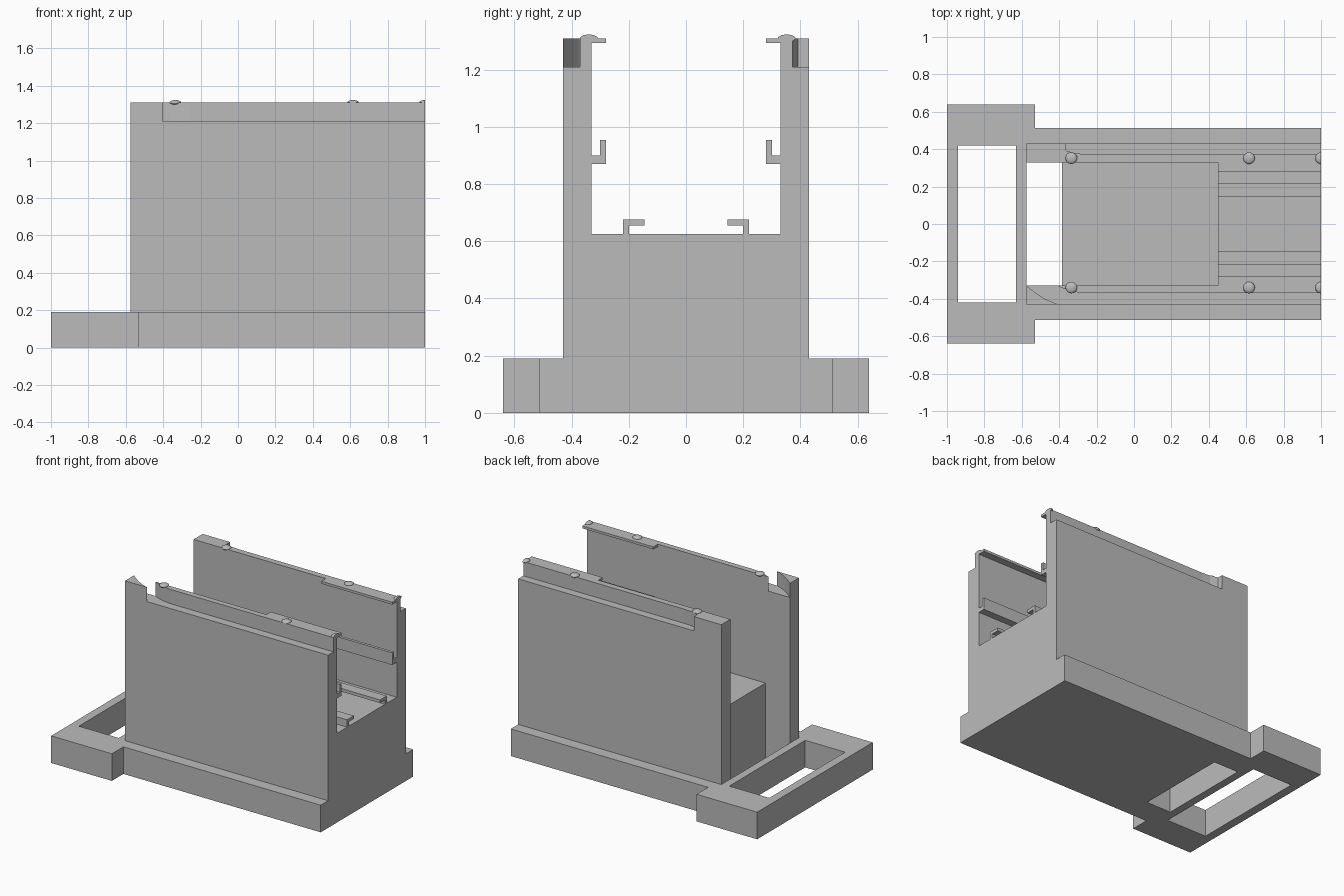
import bpy, bmesh, math
from mathutils import Vector

if "Cube" in bpy.data.objects:
    bpy.data.objects.remove(bpy.data.objects["Cube"])

grey = bpy.data.materials.new("light grey")
grey.diffuse_color = (0.5, 0.5, 0.5, 1)
grey.use_nodes = True
grey.node_tree.nodes["Principled BSDF"].inputs["Base Color"].default_value = grey.diffuse_color


def finish(name, bm):
    bmesh.ops.recalc_face_normals(bm, faces=bm.faces)
    me = bpy.data.meshes.new(name)
    bm.to_mesh(me)
    bm.free()
    me.materials.append(grey)
    ob = bpy.data.objects.new(name, me)
    bpy.context.collection.objects.link(ob)
    return ob


def plan(name, pts, z0, z1):
    """Extrude an xy outline from z0 to z1."""
    bm = bmesh.new()
    f = bm.faces.new([bm.verts.new((x, y, z0)) for x, y in pts])
    r = bmesh.ops.extrude_face_region(bm, geom=[f])
    vs = [v for v in r["geom"] if isinstance(v, bmesh.types.BMVert)]
    bmesh.ops.translate(bm, verts=vs, vec=(0, 0, z1 - z0))
    return finish(name, bm)


def section(name, pts, x0, x1):
    """Extrude a yz outline from x0 to x1."""
    bm = bmesh.new()
    f = bm.faces.new([bm.verts.new((x0, y, z)) for y, z in pts])
    r = bmesh.ops.extrude_face_region(bm, geom=[f])
    vs = [v for v in r["geom"] if isinstance(v, bmesh.types.BMVert)]
    bmesh.ops.translate(bm, verts=vs, vec=(x1 - x0, 0, 0))
    return finish(name, bm)


def rect(a0, a1, b0, b1):
    return [(a0, b0), (a1, b0), (a1, b1), (a0, b1)]


# Base plate with wide foot and two through openings
base = plan("base_plate", [(-1, -.64), (-.53, -.64), (-.53, -.512), (1, -.512),
                           (1, .512), (-.53, .512), (-.53, .64), (-1, .64)], 0, .19)
for name, x0, x1, h in (("foot_opening", -.94, -.63, .42), ("slot_opening", -.575, -.385, .33)):
    cutter = plan(name + "_cutter", rect(x0, x1, -h, h), -.1, .3)
    cutter.hide_render = True
    cutter.hide_viewport = True
    cutter.display_type = 'WIRE'
    mod = base.modifiers.new(name, 'BOOLEAN')
    mod.object = cutter
    mod.operation = 'DIFFERENCE'
    mod.solver = 'EXACT'

# Stepped inner floor block
plan("floor_low", rect(-.385, .45, -.33, .33), .19, .56)
plan("floor_high", rect(.45, 1, -.33, .33), .19, .625)

# Matching parts on both sides
for s, side in ((-1, "front"), (1, "back")):
    plan(side + "_wall", rect(-.575, 1, s * .33, s * .43), .19, 1.21)
    section(side + "_top_lip", rect(s * .28, s * .33, 1.293, 1.31), .45, 1)
    section(side + "_side_rail", [(s * y, z) for y, z in (
        (.33, .87), (.28, .87), (.28, .955), (.30, .955), (.30, .90), (.33, .90))], .45, 1)
    section(side + "_floor_rail", [(s * y, z) for y, z in (
        (.22, .625), (.22, .677), (.145, .677), (.145, .655), (.20, .655), (.20, .625))], .45, 1)

# Back rim: full-width corner block running into a thin rim
plan("back_rim", [(-.575, .33), (1, .33), (1, .373), (-.25, .373), (-.31, .377),
                  (-.363, .392), (-.363, .43), (-.575, .43)], 1.21, 1.31)

# Front rim: thin rim with a curved tapered end
plan("front_rim", [(-.41, -.33), (-.37, -.348), (-.32, -.363), (-.26, -.37),
                   (1, -.37), (1, -.33)], 1.21, 1.31)

# Front corner post with a concave inner face
arc = [(-.575 + .17 * t, -.33 - .1 * t - .012 * math.sin(math.pi * t))
       for t in (i / 8 for i in range(9))]
plan("front_corner_post", [(-.575, -.43)] + arc[::-1], 1.21, 1.31)

# Small rounded snap bumps on the rims, the end ones cut flush
for y, side in ((-.34, "front"), (.352, "back")):
    for i, x in enumerate((-.335, .615, 1.0)):
        bm = bmesh.new()
        bmesh.ops.create_uvsphere(bm, u_segments=20, v_segments=10, radius=.031)
        bmesh.ops.scale(bm, vec=(1, 1, .42), verts=bm.verts)
        bmesh.ops.translate(bm, vec=(x, y, 1.31), verts=bm.verts)
        if x == 1.0:
            r = bmesh.ops.bisect_plane(bm, geom=bm.verts[:] + bm.edges[:] + bm.faces[:],
                                       plane_co=Vector((1, 0, 0)), plane_no=Vector((1, 0, 0)),
                                       clear_outer=True)
            cut = [e for e in r["geom_cut"] if isinstance(e, bmesh.types.BMEdge)]
            bmesh.ops.holes_fill(bm, edges=cut)
        for f in bm.faces:
            f.smooth = len(f.verts) < 5
        finish(f"{side}_bump_{i + 1}", bm)
